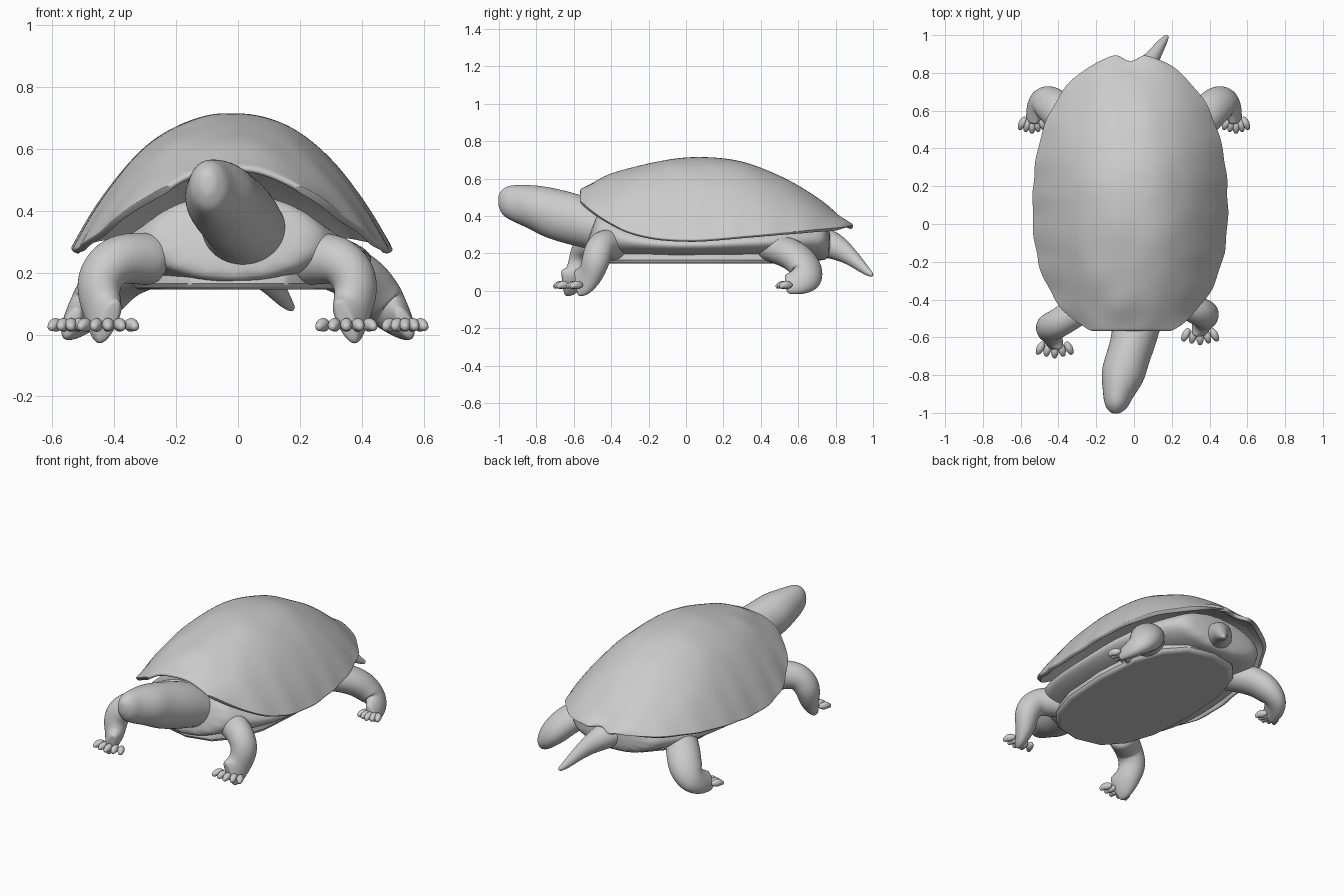
import bpy, bmesh, math
from mathutils import Vector, noise

cube = bpy.data.objects.get("Cube")
if cube:
    bpy.data.objects.remove(cube)

grey = bpy.data.materials.new("clay grey")
grey.use_nodes = True
colour = (.6, .6, .6, 1)
grey.diffuse_color = colour
grey.node_tree.nodes["Principled BSDF"].inputs["Base Color"].default_value = colour


def finish(name, bm):
    """Turn a bmesh into a smooth-shaded object."""
    bmesh.ops.recalc_face_normals(bm, faces=bm.faces)
    mesh = bpy.data.meshes.new(name)
    bm.to_mesh(mesh)
    bm.free()
    mesh.materials.append(grey)
    mesh.shade_smooth()
    obj = bpy.data.objects.new(name, mesh)
    bpy.context.collection.objects.link(obj)
    return obj


def subdivide(obj):
    """Round an object off with a subdivision surface."""
    modifier = obj.modifiers.new("smooth", "SUBSURF")
    modifier.levels = modifier.render_levels = 2


def bridge(bm, first, second, closed):
    """Join two rows of vertices with quads."""
    count = len(first)
    for k in range(count if closed else count - 1):
        n = (k + 1) % count
        bm.faces.new((first[k], first[n], second[n], second[k]))


def refine(stations):
    """Insert a smoothly interpolated station between each pair."""
    points = [Vector(s) for s in stations]
    result = []
    for i, (a, b) in enumerate(zip(points, points[1:])):
        before = points[max(i - 1, 0)]
        after = points[min(i + 2, len(points) - 1)]
        result += [a, ((a + b) * 9 - before - after) / 16]
    return result + [points[-1]]


def tube(name, stations, sides=12):
    """Loft elliptical rings (x, y, z, half width, half height) along a path."""
    bm = bmesh.new()
    stations = refine(stations)
    centres = [Vector(s[:3]) for s in stations]
    normal, rings = Vector((0, 0, 1)), []
    for i, centre in enumerate(centres):
        ahead, behind = centres[min(i + 1, len(centres) - 1)], centres[max(i - 1, 0)]
        along = (ahead - behind).normalized()
        normal = (normal - along * normal.dot(along)).normalized()
        side = along.cross(normal)
        wide, high = stations[i][3:]
        angles = [math.tau * k / sides for k in range(sides)]
        rings.append([bm.verts.new(centre + side * wide * math.cos(a) + normal * high * math.sin(a))
                      for a in angles])
    for ring, following in zip(rings, rings[1:]):
        bridge(bm, ring, following, closed=True)
    bm.faces.new(rings[0])
    bm.faces.new(rings[-1])
    subdivide(finish(name, bm))


def leg(name, side, shift, path, toe_spread):
    """Leg following a path mirrored by side, with a fan of rounded toes."""
    stations = [(side * x + shift[0], y + shift[1], z, wide, high) for x, y, z, wide, high in path]
    tube(name + "_leg", stations)
    foot = Vector(stations[-1][:3])
    for number in range(5):
        fan = number / 2 - 1
        start = foot + Vector((fan * toe_spread, abs(fan) * .015, -.005))
        forward = Vector((fan / 2, -1, 0)).normalized() * .05
        tip = start + forward - Vector((0, 0, .012))
        tube(f"{name}_toe_{number + 1}", [
            (*(start - forward / 2), .01, .01), (*start, .021, .024),
            (*(start + forward / 2), .021, .022), (*tip, .01, .01)], 8)


# Shell rules, with d running from the front edge (-1) to the tail edge (1)
def shell_y(d):
    return .08 + d * (.7 if d < 0 else .82)


def shell_half_width(d):
    return .52 * math.sqrt(1 - abs(d) ** 2.4)


def shell_rim(d):
    return .27 + (.27 * abs(d) ** 3 if d < 0 else .075 * d)


def shell_ridge(d):
    return .717 - d * d * (.2 if d < 0 else .38)


# Domed shell
bm = bmesh.new()
front, back = math.asin(-.93), math.asin(.98)
rows, steps = [], 12
for i in range(steps * 2 + 1):
    d = math.sin(front + (back - front) * i / steps / 2)
    row = []
    for k in range(-steps, steps + 1):
        u = math.sin(math.pi / 2 * k / steps)
        height = (shell_ridge(d) - shell_rim(d)) * (1 - abs(u) ** 2.3)
        p = Vector((shell_half_width(d) * u - .02, shell_y(d), shell_rim(d) + height))
        # Gentle uneven scutes, a wavy rim and a notch over the tail
        p.z += .014 * noise.noise(p * 7) * (1 - u * u)
        p.x += .008 * math.sin(p.y * 32) * u ** 4
        if d > .9:
            p.y -= .015 * math.cos(u * math.pi * 1.5)
        row.append(bm.verts.new(p))
    rows.append(row)
for row, following in zip(rows, rows[1:]):
    bridge(bm, row, following, closed=False)
shell = finish("shell", bm)
solid = shell.modifiers.new("thickness", "SOLIDIFY")
solid.thickness, solid.offset = .025, -1
subdivide(shell)

# Soft body filling the space between shell and belly
body = []
for i in range(-4, 5):
    d = i / 4 * .85
    bottom, top = .16, shell_rim(d) + .06
    body.append((-.015, shell_y(d), (bottom + top) / 2, shell_half_width(d) * .88, (top - bottom) / 2))
tube("body", body, 16)

# Flat belly plate with a soft edge
bm = bmesh.new()
outline = []
for i in range(16):
    c, s = math.cos(math.tau * i / 16), math.sin(math.tau * i / 16)
    x = math.copysign(abs(c) ** .8, c) * .33
    y = math.copysign(abs(s) ** .8, s) * .6 + .09
    outline.append(bm.verts.new((x, y, .145)))
face = bm.faces.new(outline)
for grow, lift in ((1.03, .02), (.98, .04)):
    extruded = bmesh.ops.extrude_face_region(bm, geom=[face])["geom"]
    face = next(g for g in extruded if isinstance(g, bmesh.types.BMFace))
    for v in face.verts:
        v.co = (v.co.x * grow, v.co.y * grow, v.co.z + lift)
plate = finish("belly_plate", bm)
plate.data.set_sharp_from_angle(angle=.6)
bevel = plate.modifiers.new("soft edge", "BEVEL")
bevel.width, bevel.segments = .01, 2

# Neck and head, turned slightly to the right
tube("neck_and_head", [
    (.02, -.4, .31, .16, .12), (.01, -.56, .37, .13, .14), (-.03, -.7, .41, .12, .14),
    (-.06, -.8, .445, .12, .125), (-.085, -.9, .468, .085, .105),
    (-.095, -.97, .485, .06, .08), (-.095, -1.004, .488, .02, .03)])

# Tail, swept to the left
tube("tail", [
    (-.02, .66, .27, .11, .08), (.02, .77, .25, .08, .08), (.09, .87, .19, .045, .05),
    (.15, .96, .11, .025, .025), (.178, .998, .082, .01, .01)])

# Front legs, the right one stepping further forward
front_path = [
    (.2, -.36, .24, .09, .09), (.34, -.46, .245, .08, .085), (.4, -.49, .17, .08, .075),
    (.39, -.52, .09, .075, .06), (.375, -.57, .045, .085, .04), (.37, -.6, .036, .07, .025)]
leg("left_front", 1, (-.02, .01), front_path, .07)
leg("right_front", -1, (-.05, -.06), front_path, .07)

# Hind legs, splayed outward with the feet turned forward
hind_path = [
    (.22, .4, .25, .09, .08), (.37, .56, .2, .1, .085), (.44, .635, .13, .1, .08),
    (.5, .645, .07, .09, .06), (.53, .58, .042, .07, .038), (.54, .53, .036, .055, .024)]
for name, side in (("left_hind", 1), ("right_hind", -1)):
    leg(name, side, (0, 0), hind_path, .045)
